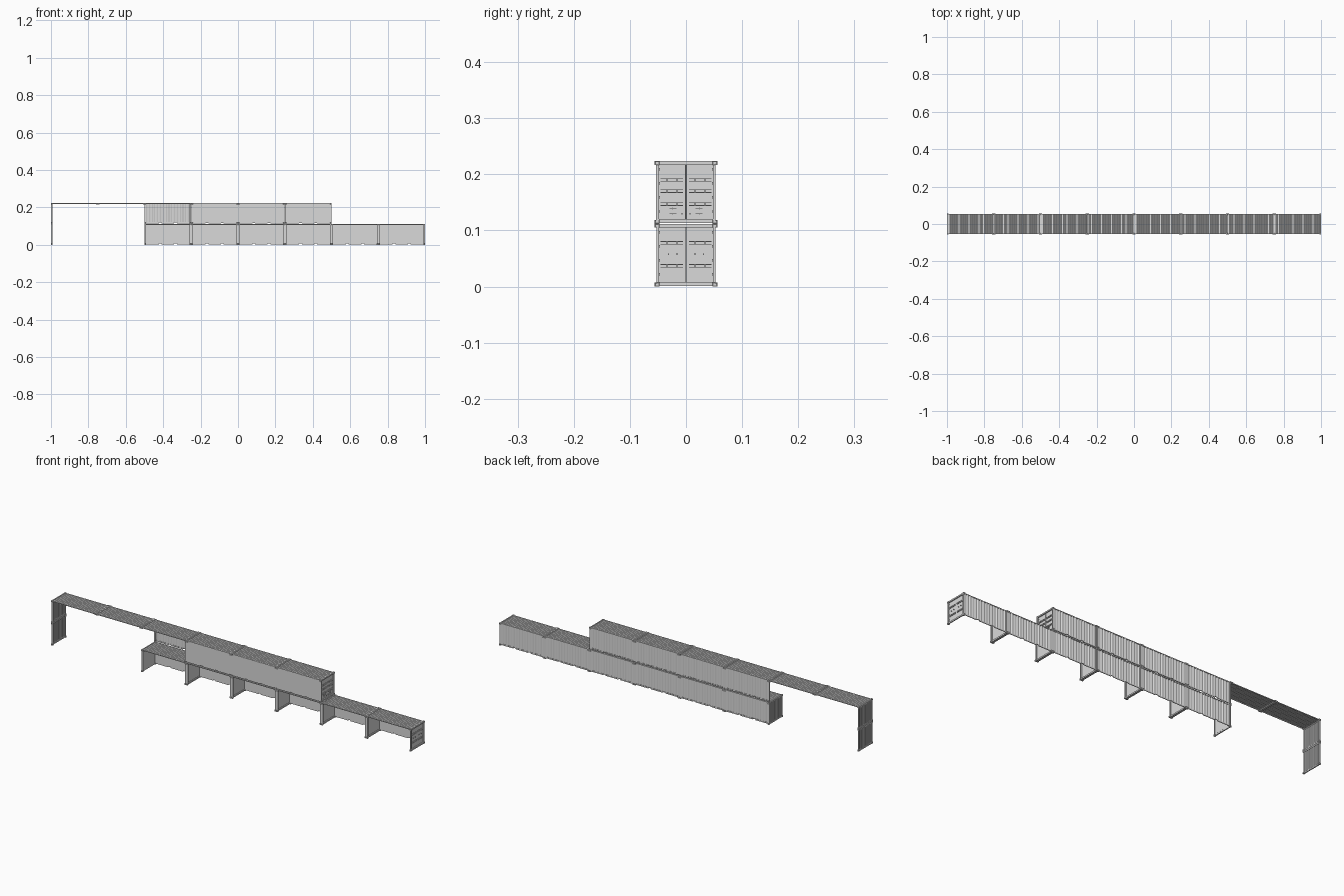
import bpy, bmesh
from mathutils import Vector

if "Cube" in bpy.data.objects:
    bpy.data.objects.remove(bpy.data.objects["Cube"])

steel = bpy.data.materials.new("light_grey_steel")
steel.use_nodes = True
GREY = (0.7, 0.7, 0.7, 1)
steel.diffuse_color = GREY
steel.node_tree.nodes["Principled BSDF"].inputs["Base Color"].default_value = GREY

BAY = 0.25      # length of one container
HIGH = 0.112    # height of one container
HALF = 0.053    # half width of the frame
CAST = 0.009    # corner casting size
X, Y, Z = Vector((1, 0, 0)), Vector((0, 1, 0)), Vector((0, 0, 1))


def finish(name, bm):
    mesh = bpy.data.meshes.new(name)
    bm.to_mesh(mesh)
    bm.free()
    mesh.materials.append(steel)
    obj = bpy.data.objects.new(name, mesh)
    bpy.context.collection.objects.link(obj)


def box(bm, x0, x1, y0, y1, z0, z1):
    for v in bmesh.ops.create_cube(bm, size=1)["verts"]:
        v.co = Vector(((x0 + x1) / 2 + v.co.x * (x1 - x0),
                       (y0 + y1) / 2 + v.co.y * (y1 - y0),
                       (z0 + z1) / 2 + v.co.z * (z1 - z0)))


def plate(name, *size):
    bm = bmesh.new()
    box(bm, *size)
    finish(name, bm)


def corrugated(name, origin, along, length, up, height, out, depth, waves):
    """Trapezoid-wave sheet whose faces point along out."""
    bm = bmesh.new()
    pitch = length / waves
    profile = [(0, 0)]
    for i in range(waves):
        for t, d in ((0.3, 0), (0.5, 1), (0.8, 1), (1, 0)):
            profile.append(((i + t) * pitch, d * depth))
    rows = [[bm.verts.new(origin + along * u + out * w + up * h) for u, w in profile]
            for h in (0, height)]
    flip = along.cross(up).dot(out) < 0
    for i in range(len(profile) - 1):
        quad = [rows[0][i], rows[0][i + 1], rows[1][i + 1], rows[1][i]]
        bm.faces.new(quad[::-1] if flip else quad)
    finish(name, bm)


posts, beams, rails = bmesh.new(), bmesh.new(), bmesh.new()
castings = bmesh.new()


def frame(x, z, sides, post_sides=(-1, 1), bottom=True):
    """End frame: posts, cross beams and corner castings on each side of x."""
    top = z + HIGH
    for s in sides:
        a, b = sorted((x, x + s * CAST))
        for y in (-1, 1):
            y0, y1 = sorted((y * (HALF + 0.003), y * (HALF + 0.003 - CAST)))
            box(castings, a, b, y0, y1, top - 0.007, top)
            if y in post_sides:
                box(castings, a, b, y0, y1, z, z + 0.007)
                p0, p1 = sorted((y * HALF, y * (HALF - 0.005)))
                pa, pb = sorted((x + s * 0.0003, x + s * 0.008))
                box(posts, pa, pb, p0, p1, z + 0.003, top - 0.003)
        a, b = sorted((x + s * 0.0008, x + s * 0.006))
        box(beams, a, b, -HALF + 0.004, HALF - 0.004, top - 0.007, top - 0.0005)
        if bottom:
            box(beams, a, b, -HALF + 0.004, HALF - 0.004, z + 0.001, z + 0.008)


def top_rail(x, z, y):
    y0, y1 = sorted((y * HALF, y * (HALF - 0.003)))
    box(rails, x + 0.004, x + BAY - 0.004, y0, y1, z + HIGH - 0.005, z + HIGH - 0.001)


def bottom_rail(x, z, y):
    """Raised rail with two lift pockets."""
    y0, y1 = sorted((y * HALF, y * (HALF - 0.003)))
    box(rails, x + 0.004, x + BAY - 0.004, y0, y1, z + 0.007, z + 0.009)
    mid = x + BAY / 2
    for a, b in ((x + 0.004, mid - 0.048), (mid - 0.034, mid + 0.034),
                 (mid + 0.048, x + BAY - 0.004)):
        box(rails, a, b, y0, y1, z + 0.003, z + 0.007)


def roof(x, z):
    corrugated("roof_panel", Vector((x + 0.006, -HALF + 0.002, z + HIGH - 0.003)),
               X, BAY - 0.012, Y, 2 * HALF - 0.004, Z, 0.0017, 20)
    for y in (-1, 1):
        top_rail(x, z, y)


def back_wall(x, z):
    corrugated("back_wall", Vector((x + 0.005, HALF - 0.0025, z + 0.008)),
               X, BAY - 0.01, Z, HIGH - 0.011, Y, 0.0018, 16)
    bottom_rail(x, z, 1)


def end_wall(name, x, z):
    corrugated(name, Vector((x, -HALF + 0.004, z + 0.007)),
               Y, 2 * HALF - 0.008, Z, HIGH - 0.011, -X, 0.002, 9)


def flat_divider(x):
    plate("divider_lining", x - 0.0015, x + 0.0015, -HALF + 0.003, HALF - 0.004,
          0.007, HIGH - 0.005)


# Lower row of six open-fronted bays with flat linings
for k in range(6):
    x = -0.5 + k * BAY
    roof(x, 0)
    back_wall(x, 0)
    plate("back_lining", x + 0.003, x + BAY - 0.003, HALF - 0.0045, HALF - 0.0035,
          0.008, HIGH - 0.004)
for k in range(7):
    x = -0.5 + k * BAY
    frame(x, 0, (1,) if k == 0 else (-1,) if k == 6 else (-1, 1))
    if 0 < k < 6:
        flat_divider(x)
end_wall("lower_end_wall", -0.497, 0)
flat_divider(-0.495)

# Upper row: back walls on four bays, flat fronts on three
for k in range(4):
    x = -0.5 + k * BAY
    back_wall(x, HIGH)
    if k:
        bottom_rail(x, HIGH, -1)
        plate("front_panel", x + 0.0005, x + BAY - 0.0005, -HALF - 0.0005, -HALF + 0.001,
              HIGH + 0.006, 2 * HIGH - 0.002)
frame(-0.5, HIGH, (1,), (1,), False)
frame(-0.5, HIGH, (-1,), (), False)
for x in (-0.25, 0, 0.25):
    frame(x, HIGH, (-1, 1))
frame(0.5, HIGH, (-1,))
end_wall("upper_divider_wall", -0.25, HIGH)

# Long roof and the two-storey end support
for k in range(6):
    roof(-1 + k * BAY, HIGH)
frame(-0.75, HIGH, (-1, 1), (), False)
for z in (0, HIGH):
    frame(-1, z, (1,))
    end_wall("support_wall", -0.996, z)


def doors(name, x, z, bars, brackets):
    """Pair of recessed door leaves with pressed bars, rod guides and handles."""
    bm = bmesh.new()
    for s in (-1, 1):
        def part(depth, u0, u1, h0, h1):
            a, b = sorted((s * u0, s * u1))
            box(bm, x - 0.008, x - 0.006 + depth, a, b, z + h0, z + h1)
        part(0, 0.0008, 0.048, 0.008, 0.106)
        # hinges along the outer edge
        for h in (0.02, 0.045, 0.07, 0.095):
            part(0.003, 0.0465, 0.049, h, h + 0.004)
        for h in bars:
            for edge in (-0.003, 0.0018):
                part(0.003, 0.005, 0.045, h + edge, h + edge + 0.0012)
            for u in (0.015, 0.033):
                part(0.004, u, u + 0.0015, h - 0.003, h + 0.003)
        for u, h, wide in brackets:
            part(0.003, u, u + wide, h, h + 0.0012)
            part(0.004, u + wide / 2, u + wide / 2 + 0.0015, h - 0.001, h + 0.0025)
    finish(name, bm)


doors("lower_doors", 1, 0, (0.037, 0.078), ((0.014, 0.057, 0.002), (0.03, 0.057, 0.002)))
doors("upper_doors", 0.5, HIGH, (0.035, 0.058, 0.078),
      ((0.017, 0.026, 0.012), (0.005, 0.017, 0.003), (0.017, 0.017, 0.012)))

# Corner castings get a recessed opening in each face
bmesh.ops.inset_individual(castings, faces=castings.faces[:], thickness=0.002, depth=-0.0012)
finish("corner_castings", castings)
finish("corner_posts", posts)
finish("cross_beams", beams)
finish("side_rails", rails)
